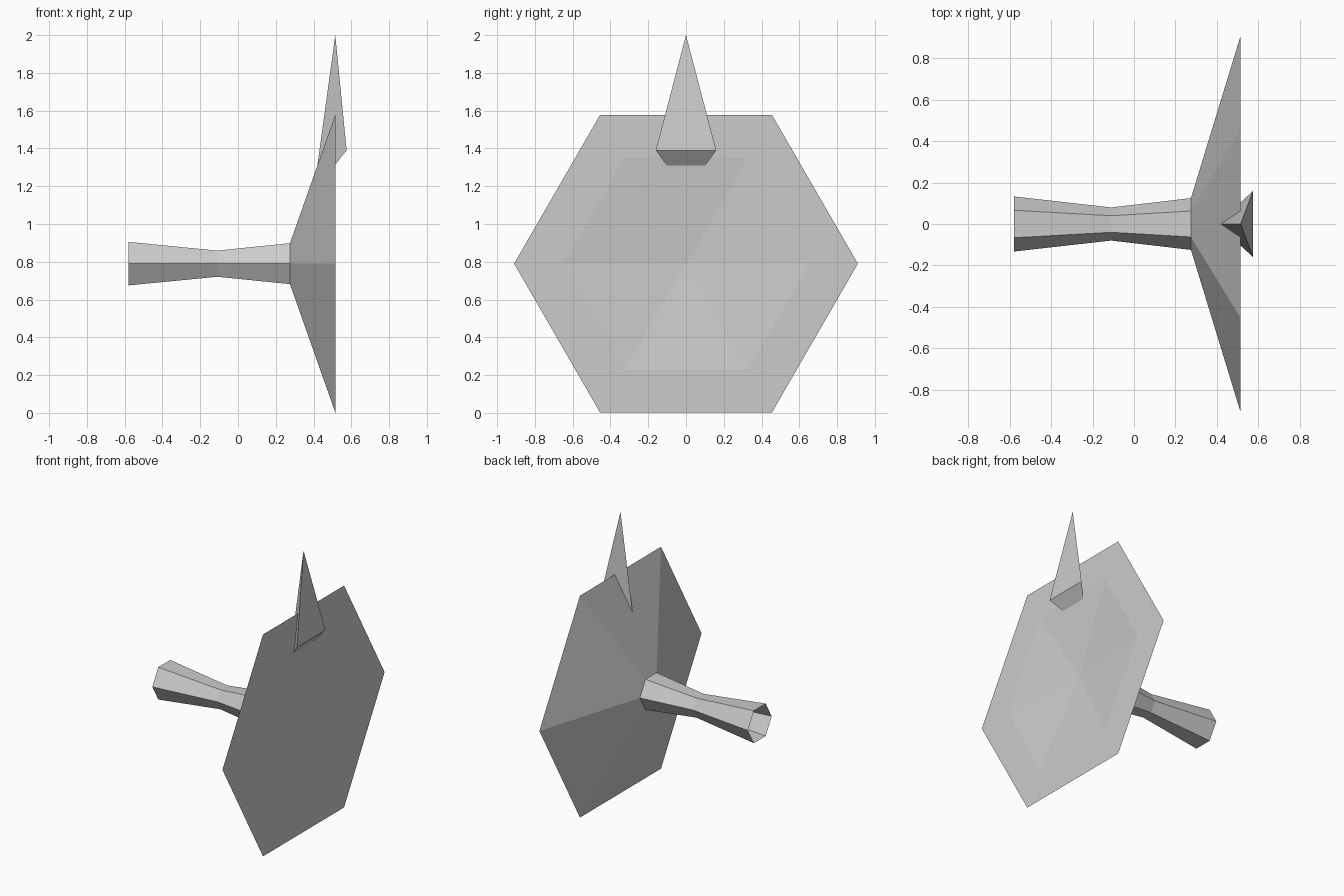
import bpy
import math

if "Cube" in bpy.data.objects:
    bpy.data.objects.remove(bpy.data.objects["Cube"])

AXIS_Z = 0.79  # height of the horizontal centre line

grey = bpy.data.materials.new("light grey")
grey.diffuse_color = (0.6, 0.6, 0.6, 1)
grey.use_nodes = True
grey.node_tree.nodes["Principled BSDF"].inputs["Base Color"].default_value = grey.diffuse_color


def add_object(name, verts, faces):
    mesh = bpy.data.meshes.new(name)
    mesh.from_pydata(verts, [], faces)
    mesh.materials.append(grey)
    obj = bpy.data.objects.new(name, mesh)
    bpy.context.collection.objects.link(obj)
    return obj


def hex_lathe(name, profile):
    """Six-sided rings of (x, radius) along x; a zero radius closes to a point."""
    verts, rings = [], []
    for x, r in profile:
        n = 6 if r > 0 else 1
        rings.append([len(verts) + i for i in range(n)])
        for i in range(n):
            a = math.radians(60 * i)
            verts.append((x, r * math.cos(a), AXIS_Z + r * math.sin(a)))
    faces = []
    for a, b in zip(rings, rings[1:]):
        for i in range(6):
            j = (i + 1) % 6
            if len(b) == 1:
                faces.append((a[i], a[j], b[0]))
            else:
                faces.append((a[i], a[j], b[j], b[i]))
    return add_object(name, verts, faces)


# Waisted handle tube, open at its far end
hex_lathe("handle", [(-0.58, 0.133), (-0.11, 0.08), (0.275, 0.125)])

# Flared head with a flat rim and a shallow dent in its face
hex_lathe("head", [(0.275, 0.125), (0.515, 0.91), (0.515, 0.65), (0.46, 0)])

# Three-sided spike through the top of the head
add_object(
    "spike",
    [(0.515, 0, 2.0), (0.575, -0.16, 1.39), (0.575, 0.16, 1.39), (0.401, 0, 1.17)],
    [(0, 1, 2), (0, 2, 3), (0, 3, 1), (1, 3, 2)],
)
